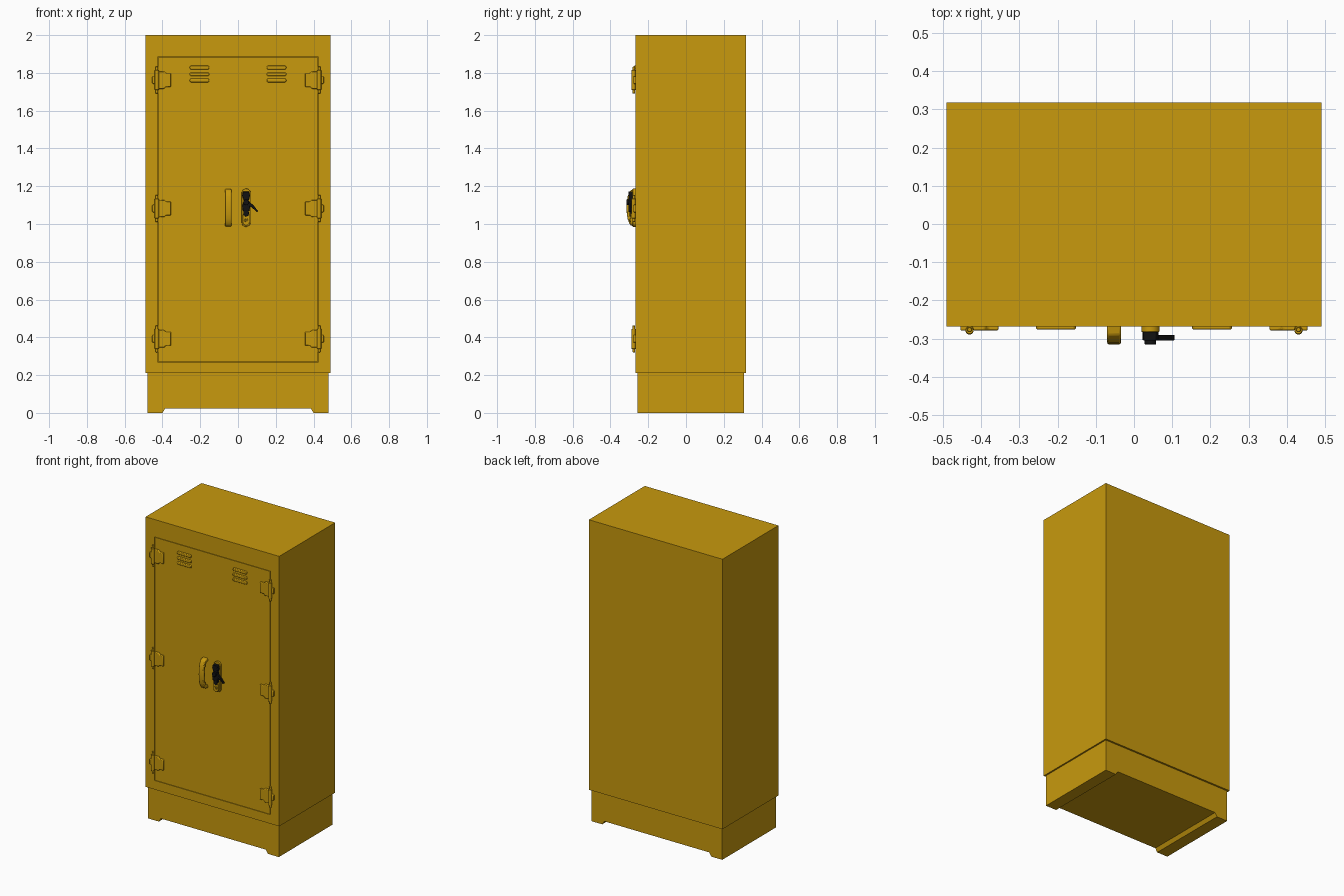
import bpy, bmesh, math
from mathutils import Vector

if "Cube" in bpy.data.objects:
    bpy.data.objects.remove(bpy.data.objects["Cube"])


def material(name, rgb):
    m = bpy.data.materials.new(name)
    m.diffuse_color = (*rgb, 1.0)
    m.use_nodes = True
    m.node_tree.nodes["Principled BSDF"].inputs["Base Color"].default_value = m.diffuse_color
    return m


YELLOW = material("safety yellow", (0.58, 0.32, 0.004))
BLACK = material("black", (0.006, 0.006, 0.006))
FRONT = -0.268


def finish(name, bm, mat, bevel=0.0, segments=2):
    bmesh.ops.recalc_face_normals(bm, faces=bm.faces[:])
    me = bpy.data.meshes.new(name)
    bm.to_mesh(me)
    bm.free()
    me.materials.append(mat)
    ob = bpy.data.objects.new(name, me)
    bpy.context.collection.objects.link(ob)
    if bevel:
        b = ob.modifiers.new("soft_edges", 'BEVEL')
        b.width = bevel
        b.segments = segments
        b.limit_method = 'ANGLE'
        b.angle_limit = math.radians(40)
        bpy.context.view_layer.objects.active = ob
        ob.select_set(True)
        bpy.ops.object.shade_smooth_by_angle(angle=math.radians(35))
        ob.select_set(False)
    return ob


def prism(name, pts, axis, lo, hi, mat, bevel=0.0):
    """Extrude an outline: (x, z) along y, or (y, z) along x."""
    bm = bmesh.new()
    place = (lambda p: (p[0], lo, p[1])) if axis == 'y' else (lambda p: (lo, p[0], p[1]))
    face = bm.faces.new([bm.verts.new(place(p)) for p in pts])
    ext = bmesh.ops.extrude_face_region(bm, geom=[face])
    step = Vector((0, hi - lo, 0)) if axis == 'y' else Vector((hi - lo, 0, 0))
    bmesh.ops.translate(bm, vec=step, verts=[v for v in ext['geom'] if isinstance(v, bmesh.types.BMVert)])
    if not any(face in e.link_faces for e in bm.edges) or not face.is_valid:
        bm.faces.new([v for v in bm.verts[:len(pts)]])
    bmesh.ops.triangulate(bm, faces=[f for f in bm.faces if len(f.verts) > 8])
    return finish(name, bm, mat, bevel)


def box(name, x0, x1, y0, y1, z0, z1, mat, bevel=0.0):
    return prism(name, [(x0, z0), (x1, z0), (x1, z1), (x0, z1)], 'y', y0, y1, mat, bevel)


def capsule(cx, z0, z1, r, n=8):
    top = [(cx + r * math.cos(math.pi * i / n), z1 - r + r * math.sin(math.pi * i / n)) for i in range(n + 1)]
    low = [(cx - r * math.cos(math.pi * i / n), z0 + r - r * math.sin(math.pi * i / n)) for i in range(n + 1)]
    return top + low


def cylinder(name, r, depth, loc, axis, mat, bevel=0.0):
    bm = bmesh.new()
    bmesh.ops.create_cone(bm, cap_ends=True, segments=16, radius1=r, radius2=r, depth=depth)
    rot = Vector((0, 0, 1)).rotation_difference(Vector(axis)).to_matrix()
    bmesh.ops.rotate(bm, matrix=rot, verts=bm.verts)
    bmesh.ops.translate(bm, vec=Vector(loc), verts=bm.verts)
    return finish(name, bm, mat, bevel or 0.001, 1)


# Cabinet body with a shallow door opening in its front
bm = bmesh.new()
bmesh.ops.create_cube(bm, size=1)
for v in bm.verts:
    v.co = (0.49 * (1 if v.co.x > 0 else -1), 0.318 if v.co.y > 0 else FRONT, 2.0 if v.co.z > 0 else 0.21)
bm.normal_update()
front = min(bm.faces, key=lambda f: f.normal.y)
bmesh.ops.inset_individual(bm, faces=[front], thickness=0.06)
for v in front.verts:
    v.co = (math.copysign(0.425, v.co.x), FRONT, 1.885 if v.co.z > 1 else 0.27)
ext = bmesh.ops.extrude_discrete_faces(bm, faces=[front])
bmesh.ops.translate(bm, vec=Vector((0, 0.015, 0)), verts=ext['faces'][0].verts)
finish("cabinet_body", bm, YELLOW)

# Plinth with feet along both sides
foot = [(-0.48, 0), (-0.40, 0), (-0.385, 0.024), (0.385, 0.024),
        (0.40, 0), (0.48, 0), (0.48, 0.211), (-0.48, 0.211)]
prism("plinth", foot, 'y', -0.258, 0.306, YELLOW)

for side, s in (("left", -1), ("right", 1)):
    # Door leaf
    box(side + "_door", s * 0.001, s * 0.4225, FRONT, -0.25, 0.2725, 1.8825, YELLOW)

    # Three vent louvres
    for i, z in enumerate((1.828, 1.793, 1.760)):
        bm_z = 0.010
        prism(f"{side}_vent_{i + 1}",
              [(s * 0.155, z - bm_z), (s * 0.252, z - bm_z), (s * 0.257, z), (s * 0.252, z + bm_z),
               (s * 0.155, z + bm_z), (s * 0.150 + s * 0.002, z)], 'y', -0.276, -0.262, YELLOW, 0.004)

    # Hinges: door leaf, frame ear, barrel and pin tips
    for label, z in (("upper", 1.762), ("middle", 1.082), ("lower", 0.392)):
        n = f"{side}_{label}_hinge"
        leaf = [(0.354, -0.036), (0.382, -0.036), (0.390, -0.046), (0.422, -0.046),
                (0.422, 0.046), (0.390, 0.046), (0.382, 0.036), (0.354, 0.036)]
        prism(n + "_leaf", [(s * a, z + b) for a, b in leaf], 'y', -0.278, -0.262, YELLOW, 0.004)
        box(n + "_ear", s * 0.420, s * 0.454, -0.279, -0.262, z - 0.020, z + 0.020, YELLOW, 0.004)
        cylinder(n + "_barrel", 0.011, 0.106, (s * 0.430, -0.278, z), (0, 0, 1), YELLOW, 0.002)
        cylinder(n + "_pin", 0.007, 0.142, (s * 0.430, -0.276, z), (0, 0, 1), YELLOW, 0.002)

# Bowed pull handle on the left door
N = 10
outer = [(-0.262 - 0.053 * math.sin(math.pi * i / N) ** 0.55, 1.086 - 0.100 * math.cos(math.pi * i / N))
         for i in range(N + 1)]
inner = [(-0.262 - 0.034 * math.sin(math.pi * i / N) ** 0.55, 1.086 + 0.078 * math.cos(math.pi * i / N))
         for i in range(N + 1)]
prism("pull_handle", outer + inner, 'x', -0.070, -0.034, YELLOW, 0.005)

# Lock plate and cylinder on the right door
prism("lock_plate", capsule(0.043, 0.985, 1.188, 0.024), 'y', -0.282, -0.262, YELLOW, 0.003)
prism("lock_housing", capsule(0.043, 0.992, 1.062, 0.018), 'y', -0.294, -0.275, YELLOW, 0.003)
cylinder("lock_cylinder", 0.010, 0.02, (0.043, -0.290, 1.020), (0, 1, 0), YELLOW)
box("keyhole", 0.041, 0.045, -0.302, -0.299, 1.013, 1.027, BLACK)

# Black latch with its turning lever
prism("latch_block", [(0.026, 1.068), (0.060, 1.068), (0.064, 1.095), (0.056, 1.125),
                      (0.064, 1.150), (0.058, 1.172), (0.026, 1.172), (0.022, 1.150),
                      (0.031, 1.125), (0.022, 1.095)], 'y', -0.304, -0.278, BLACK, 0.003)
cylinder("latch_hub", 0.015, 0.016, (0.043, -0.307, 1.115), (0, 1, 0), BLACK)
prism("latch_lever", [(0.040, 1.108), (0.075, 1.086), (0.101, 1.062), (0.107, 1.067),
                      (0.083, 1.098), (0.050, 1.127)], 'y', -0.304, -0.290, BLACK, 0.002)
prism("latch_foot", capsule(0.043, 1.040, 1.078, 0.014), 'y', -0.299, -0.280, BLACK, 0.002)
